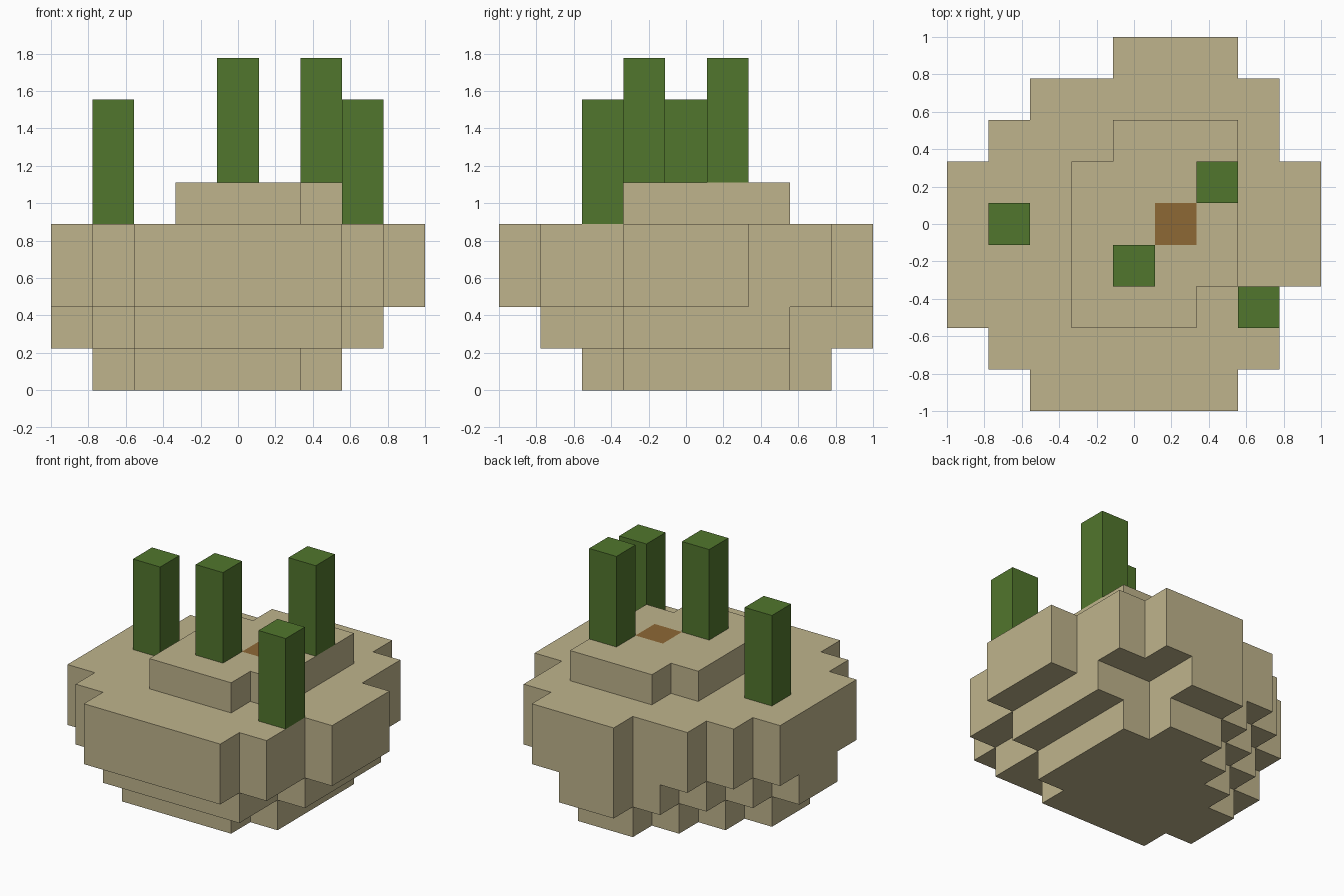
import bpy, bmesh
from mathutils import Vector

if "Cube" in bpy.data.objects:
    bpy.data.objects.remove(bpy.data.objects["Cube"], do_unlink=True)

UNIT = 2 / 9  # side of one block


def material(name, rgb):
    mat = bpy.data.materials.new(name)
    mat.use_nodes = True
    mat.diffuse_color = (*rgb, 1)
    mat.node_tree.nodes["Principled BSDF"].inputs["Base Color"].default_value = (*rgb, 1)
    return mat


sand = material("sand", (0.52, 0.455, 0.262))
leaf = material("leaf_green", (0.083, 0.181, 0.026))
earth = material("earth_brown", (0.27, 0.138, 0.036))


def place(cell):
    return Vector(((cell[0] - 4.5) * UNIT, (cell[1] - 4.5) * UNIT, cell[2] * UNIT))


def build_blocks(name, cells, mats, paint=None):
    """Skin a set of blocks, keeping only the exposed sides."""
    bm = bmesh.new()
    for cell in cells:
        for axis in range(3):
            for side in (0, 1):
                step = [0, 0, 0]
                step[axis] = 2 * side - 1
                if tuple(c + s for c, s in zip(cell, step)) in cells:
                    continue
                u, v = (axis + 1) % 3, (axis + 2) % 3
                corners = []
                for a, b in ((0, 0), (1, 0), (1, 1), (0, 1)):
                    p = list(cell)
                    p[axis] += side
                    p[u] += a
                    p[v] += b
                    corners.append(bm.verts.new(place(p)))
                if not side:
                    corners.reverse()
                face = bm.faces.new(corners)
                if paint and paint(cell, step):
                    face.material_index = 1
    bmesh.ops.remove_doubles(bm, verts=bm.verts[:], dist=0.001)
    bmesh.ops.dissolve_limit(bm, angle_limit=0.01, verts=bm.verts[:],
                             edges=bm.edges[:], delimit={'MATERIAL'})
    mesh = bpy.data.meshes.new(name)
    bm.to_mesh(mesh)
    bm.free()
    for mat in mats:
        mesh.materials.append(mat)
    obj = bpy.data.objects.new(name, mesh)
    bpy.context.collection.objects.link(obj)
    return obj


# Mound layers, bottom up: first row from the front, then "first-last" block per row
wide = (0, "26 17 07 08 08 08 17 27 46")
layers = [
    (2, "25 16 16 26 36 45"),
    (1, "26 16 07 07 17 27 35 45"),
    wide,
    wide,
    (2, "35 36 36 36 46"),
]
mound = set()
for z, (first_row, spans) in enumerate(layers):
    for y, span in enumerate(spans.split(), first_row):
        mound.update((x, y, z) for x in range(int(span[0]), int(span[1]) + 1))

# The mound with a patch of bare earth on its crown
build_blocks("mound", mound, [sand, earth],
             lambda cell, step: cell == (5, 4, 4) and step[2] > 0)

# Four upright stalks, each three blocks tall
stalks = {"right_stalk": (1, 4, 4), "front_left_stalk": (7, 2, 4),
          "front_crown_stalk": (4, 3, 5), "back_crown_stalk": (6, 5, 5)}
for name, (x, y, base) in stalks.items():
    build_blocks(name, {(x, y, base + i) for i in range(3)}, [leaf])
